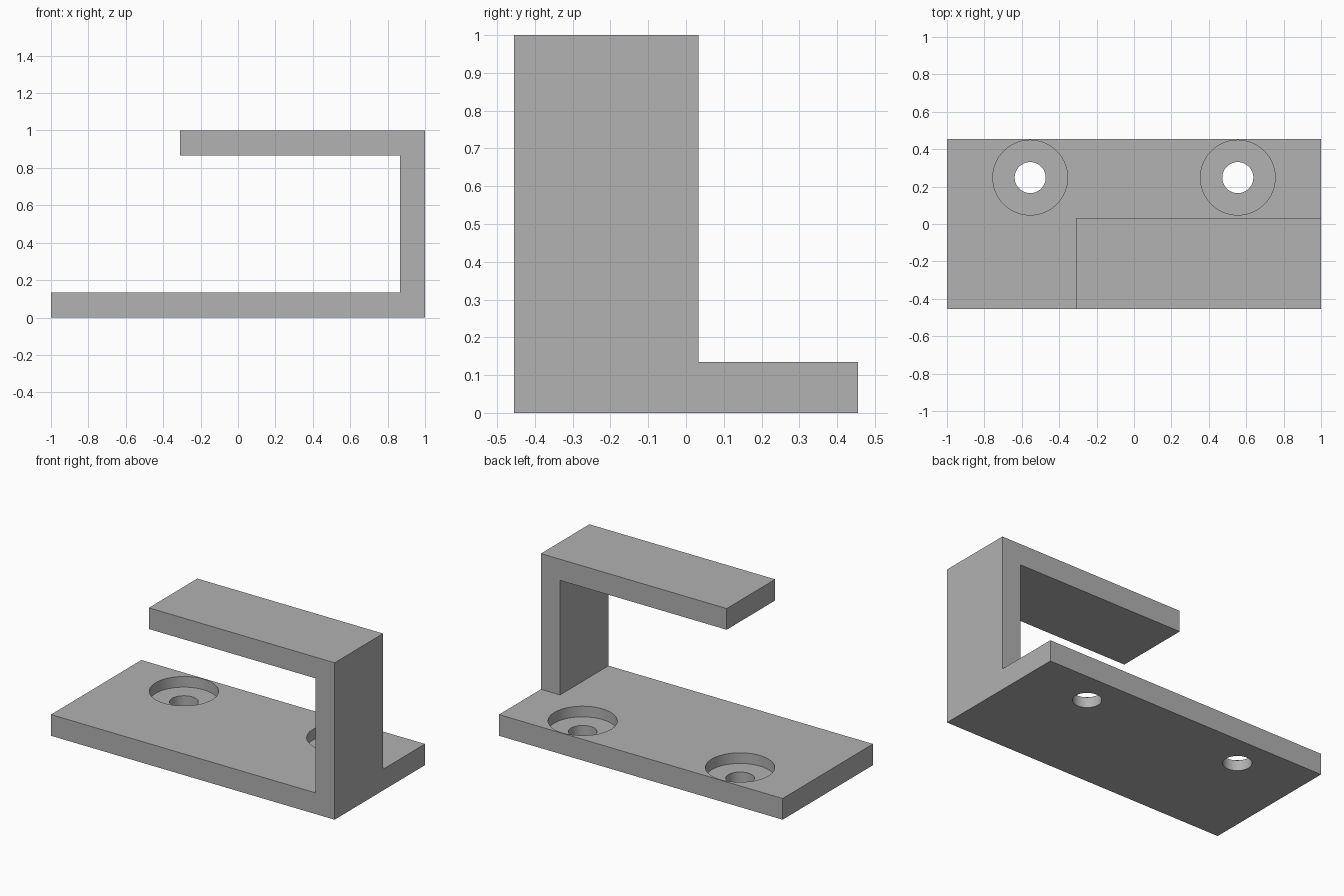
import bpy
import bmesh
import math
from mathutils import Vector

cube = bpy.data.objects.get("Cube")
if cube:
    bpy.data.objects.remove(cube, do_unlink=True)

# Main sizes
THICK = 0.135
INNER = 1 - THICK
FRONT, HOOK_BACK, BACK = -0.455, 0.033, 0.455
ARM_END = -0.31
HOLE_X, HOLE_Y = 0.555, 0.248
BORE_R, SINK_R, SINK_FLOOR = 0.083, 0.2, 0.067

grey = bpy.data.materials.new("plain grey")
grey.use_nodes = True
colour = (0.445, 0.445, 0.445, 1)
grey.diffuse_color = colour
grey.node_tree.nodes["Principled BSDF"].inputs["Base Color"].default_value = colour


def extrude(bm, faces, y):
    """Extrude faces backwards by y."""
    result = bmesh.ops.extrude_face_region(bm, geom=faces)["geom"]
    verts = [g for g in result if isinstance(g, bmesh.types.BMVert)]
    bmesh.ops.translate(bm, verts=verts, vec=Vector((0, y, 0)))
    return [g for g in result if isinstance(g, bmesh.types.BMFace)]


# Bracket: the plate and hook profiles share an edge; only the plate runs on to the back
plate = [(-1, 0), (1, 0), (1, THICK), (INNER, THICK), (-1, THICK)]
hook = [(INNER, THICK), (1, THICK), (1, 1), (ARM_END, 1), (ARM_END, INNER), (INNER, INNER)]
bm = bmesh.new()
corners = {p: bm.verts.new((p[0], FRONT, p[1])) for p in plate + hook[2:]}
profile = [bm.faces.new([corners[p] for p in part]) for part in (plate, hook)]
ends = extrude(bm, profile, HOOK_BACK - FRONT)
plate_end = min(ends, key=lambda f: f.calc_center_median().z)
extrude(bm, [plate_end], BACK - HOOK_BACK)
bmesh.ops.dissolve_limit(bm, angle_limit=0.01, verts=bm.verts, edges=bm.edges)
bmesh.ops.recalc_face_normals(bm, faces=bm.faces)
mesh = bpy.data.meshes.new("hook_bracket")
bm.to_mesh(mesh)
bm.free()
mesh.materials.append(grey)
bracket = bpy.data.objects.new("hook_bracket", mesh)
bpy.context.collection.objects.link(bracket)


def drill(x, radius, bottom, top):
    """Cut a round vertical hole into the bracket."""
    bpy.ops.mesh.primitive_cylinder_add(
        vertices=64, radius=radius, depth=top - bottom,
        location=(x, HOLE_Y, (top + bottom) / 2))
    cutter = bpy.context.object
    cutter.name = "hole_cutter"
    cutter.hide_render = True
    cutter.data.materials.append(grey)
    cut = bracket.modifiers.new("hole", "BOOLEAN")
    cut.operation = "DIFFERENCE"
    cut.solver = "EXACT"
    cut.object = cutter
    bpy.context.view_layer.objects.active = bracket
    bpy.ops.object.modifier_apply(modifier=cut.name)
    bpy.data.objects.remove(cutter, do_unlink=True)


# Counterbored screw holes
for side in (-1, 1):
    drill(side * HOLE_X, SINK_R, SINK_FLOOR, THICK + 0.1)
    drill(side * HOLE_X, BORE_R, -0.1, THICK + 0.1)

# Smooth hole walls with sharp rims
bpy.ops.object.select_all(action="DESELECT")
bracket.select_set(True)
bpy.context.view_layer.objects.active = bracket
bpy.ops.object.shade_smooth_by_angle(angle=math.radians(30))
